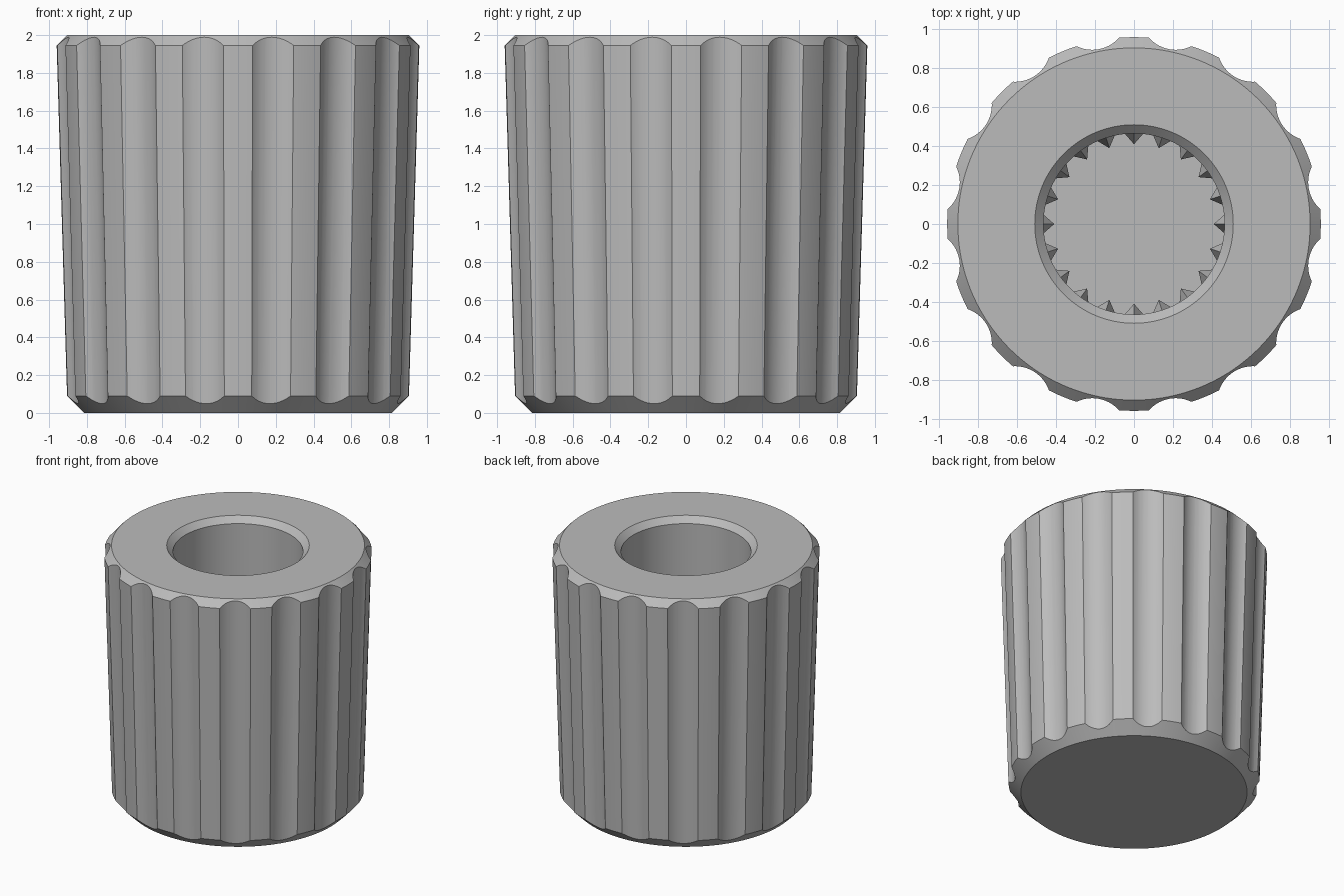
import bpy, bmesh, math
from mathutils import Matrix, Vector

if "Cube" in bpy.data.objects:
    bpy.data.objects.remove(bpy.data.objects["Cube"])

FLUTES, TEETH, SEGMENTS = 16, 20, 160
FLOOR_Z, TEETH_Z = 0.4, 1.2

grey = bpy.data.materials.new("mid grey")
grey.diffuse_color = (0.5, 0.5, 0.5, 1)
grey.use_nodes = True
grey.node_tree.nodes["Principled BSDF"].inputs["Base Color"].default_value = grey.diffuse_color


def make_object(name, bm):
    bmesh.ops.recalc_face_normals(bm, faces=bm.faces)
    mesh = bpy.data.meshes.new(name)
    bm.to_mesh(mesh)
    bm.free()
    mesh.materials.append(grey)
    obj = bpy.data.objects.new(name, mesh)
    bpy.context.collection.objects.link(obj)
    return obj


# Knob body: turned profile with chamfered rims and a blind bore
profile = [(0.815, 0), (0.905, 0.09), (0.96, 1.945), (0.905, 2.0),
           (0.51, 2.0), (0.465, 1.955), (0.465, FLOOR_Z)]
bm = bmesh.new()
rings = []
for r, z in profile:
    rings.append([bm.verts.new((r * math.cos(2 * math.pi * i / SEGMENTS),
                                r * math.sin(2 * math.pi * i / SEGMENTS), z))
                  for i in range(SEGMENTS)])
for a, b in zip(rings, rings[1:]):
    for i in range(SEGMENTS):
        j = (i + 1) % SEGMENTS
        bm.faces.new((a[i], a[j], b[j], b[i]))
bm.faces.new(rings[0])
bm.faces.new(rings[-1])
body = make_object("knob_body", bm)

# Grip flutes: cylinders leaning with the taper, cut from the body
bm = bmesh.new()
radius = 0.18
low, high = Vector((0.865 + radius, 0, 0.09)), Vector((0.915 + radius, 0, 1.945))
lean = Matrix.Rotation(math.atan2(high.x - low.x, high.z - low.z), 4, 'Y')
for i in range(FLUTES):
    turn = Matrix.Rotation((i + 0.5) * 2 * math.pi / FLUTES, 4, 'Z')
    bmesh.ops.create_cone(bm, cap_ends=True, segments=64, radius1=radius, radius2=radius,
                          depth=2.6, matrix=turn @ Matrix.Translation((low + high) / 2) @ lean)
cutter = make_object("flute_cutter", bm)
cutter.hide_render = True
cutter.hide_viewport = True
cut = body.modifiers.new("flutes", 'BOOLEAN')
cut.operation = 'DIFFERENCE'
cut.solver = 'EXACT'
cut.use_self = True
cut.object = cutter
bpy.context.view_layer.objects.active = body
body.select_set(True)
bpy.ops.object.modifier_apply(modifier=cut.name)
bpy.data.objects.remove(cutter)
bpy.ops.object.shade_smooth_by_angle(angle=math.radians(25))

# Shaft teeth: pointed ribs low in the bore, with tapered tops
bm = bmesh.new()
outline = [(0.467, -0.05), (0.41, 0), (0.467, 0.05)]
for i in range(TEETH):
    turn = Matrix.Rotation(i * 2 * math.pi / TEETH, 4, 'Z')
    bottom = [bm.verts.new(turn @ Vector((x, y, FLOOR_Z))) for x, y in outline]
    top = [bm.verts.new(turn @ Vector((x, y, TEETH_Z - 0.12))) for x, y in outline]
    peak = bm.verts.new(turn @ Vector((0.467, 0, TEETH_Z)))
    bm.faces.new(bottom)
    for j in range(3):
        k = (j + 1) % 3
        bm.faces.new((bottom[j], bottom[k], top[k], top[j]))
        bm.faces.new((top[j], top[k], peak))
make_object("shaft_teeth", bm)
